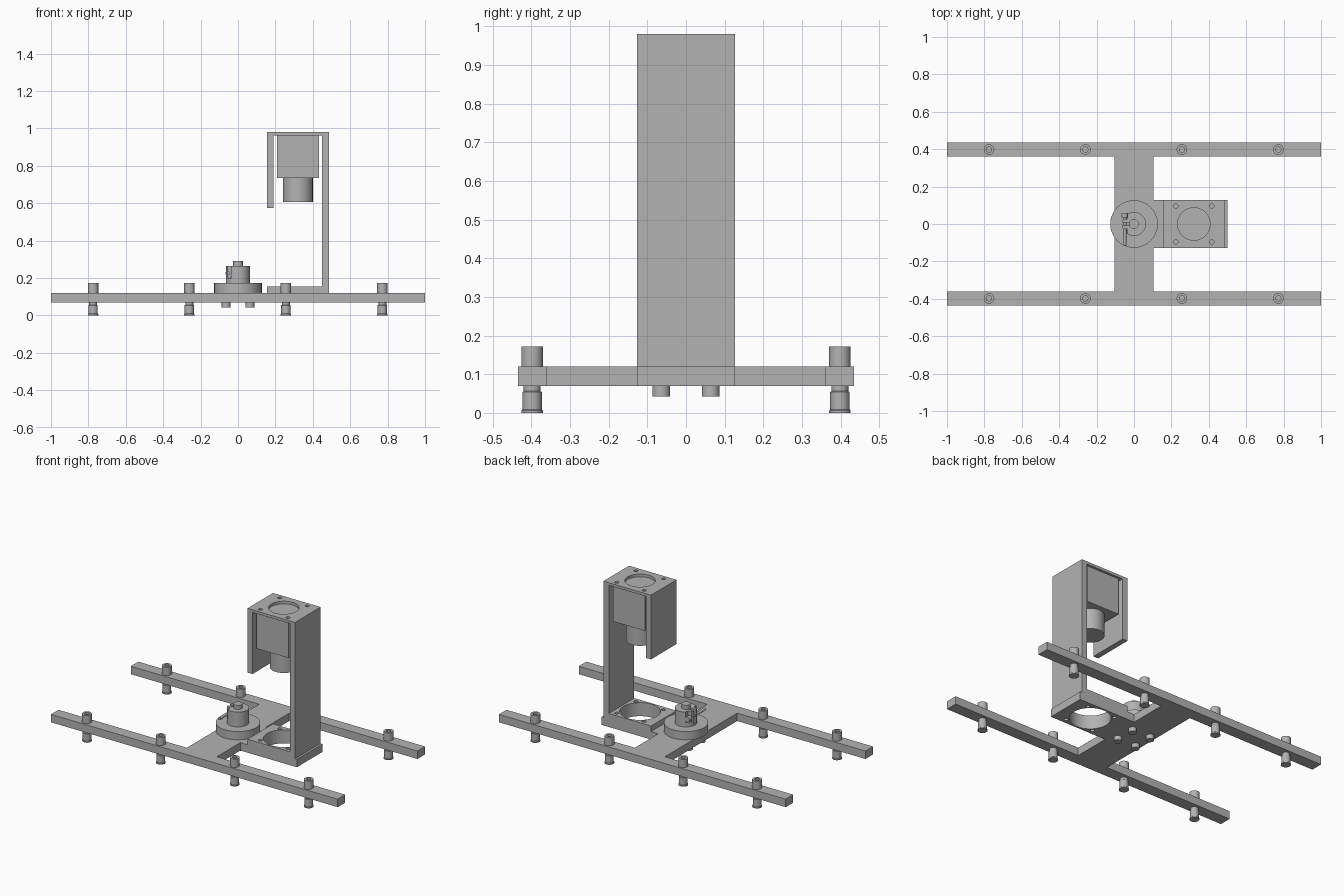
import bpy
import bmesh
import math
from mathutils import Matrix

if "Cube" in bpy.data.objects:
    bpy.data.objects.remove(bpy.data.objects["Cube"])

grey = bpy.data.materials.new("machined_grey")
grey.use_nodes = True
colour = (0.45, 0.45, 0.45, 1)
grey.diffuse_color = colour
grey.node_tree.nodes["Principled BSDF"].inputs["Base Color"].default_value = colour


def finish(name, bm, smooth=False):
    bmesh.ops.recalc_face_normals(bm, faces=bm.faces[:])
    mesh = bpy.data.meshes.new(name)
    bm.to_mesh(mesh)
    bm.free()
    mesh.materials.append(grey)
    ob = bpy.data.objects.new(name, mesh)
    bpy.context.collection.objects.link(ob)
    if smooth:
        shade(ob)
    return ob


def activate(ob):
    bpy.ops.object.select_all(action="DESELECT")
    ob.select_set(True)
    bpy.context.view_layer.objects.active = ob


def shade(ob):
    activate(ob)
    bpy.ops.object.shade_smooth_by_angle(angle=math.radians(30))


def prism(name, points, depth):
    """Extrude a closed outline of 3D points along a vector."""
    bm = bmesh.new()
    face = bm.faces.new([bm.verts.new(p) for p in points])
    moved = bmesh.ops.extrude_face_region(bm, geom=[face])["geom"]
    verts = [v for v in moved if isinstance(v, bmesh.types.BMVert)]
    bmesh.ops.translate(bm, verts=verts, vec=depth)
    # keep the starting cap so the solid is closed
    if not face.is_valid:
        bmesh.ops.holes_fill(bm, edges=bm.edges[:])
    return finish(name, bm)


def box(name, x0, x1, y0, y1, z0, z1):
    return prism(name, [(x0, y0, z0), (x1, y0, z0), (x1, y1, z0), (x0, y1, z0)],
                 (0, 0, z1 - z0))


def lathe(name, profile, x=0, y=0, sides=32):
    """Revolve (radius, z) pairs about a vertical axis; ends are capped."""
    bm = bmesh.new()
    rings = []
    for r, z in profile:
        rings.append([bm.verts.new((x + r * math.cos(a), y + r * math.sin(a), z))
                      for a in (math.tau * i / sides for i in range(sides))])
    for low, high in zip(rings, rings[1:]):
        for i in range(sides):
            j = (i + 1) % sides
            bm.faces.new((low[i], low[j], high[j], high[i]))
    bm.faces.new(rings[0])
    bm.faces.new(rings[-1])
    return finish(name, bm, True)


def cylinder(name, r, z0, z1, x=0, y=0, sides=48):
    return lathe(name, [(r, z0), (r, z1)], x, y, sides)


def cut(ob, cutter):
    mod = ob.modifiers.new("cut", "BOOLEAN")
    mod.operation = "DIFFERENCE"
    mod.solver = "EXACT"
    mod.object = cutter
    activate(ob)
    bpy.ops.object.modifier_apply(modifier=mod.name)
    bpy.data.objects.remove(cutter)


MOTOR_X, SCREW = 0.32, 0.096


def drill_pattern(ob, z0, z1, radius):
    """One large bore with four screw holes around it."""
    cut(ob, cylinder("bore", radius, z0, z1, MOTOR_X, 0, 64))
    for sx in (-SCREW, SCREW):
        for sy in (-SCREW, SCREW):
            cut(ob, cylinder("hole", 0.012, z0, z1, MOTOR_X + sx, sy, 16))


# Base frame: two rails, cross plate and motor arm in one outline
IN, OUT, MID, ARM = 0.36, 0.435, 0.105, 0.127
right = [(MID, -IN), (MID, -ARM), (0.5, -ARM), (0.5, ARM), (MID, ARM), (MID, IN)]
outline = ([(-1, -OUT), (1, -OUT), (1, -IN)] + right +
           [(1, IN), (1, OUT), (-1, OUT), (-1, IN),
            (-MID, IN), (-MID, -IN), (-1, -IN)])
frame = prism("base_frame", [(x, y, 0.07) for x, y in outline], (0, 0, 0.05))
drill_pattern(frame, 0.05, 0.14, 0.117)
shade(frame)

# Motor bracket: tall hooked profile
hook = [(0.155, 0.12), (0.487, 0.12), (0.487, 0.98), (0.155, 0.98),
        (0.155, 0.575), (0.19, 0.575), (0.19, 0.963), (0.45, 0.963),
        (0.45, 0.155), (0.155, 0.155)]
bracket = prism("motor_bracket", [(x, -ARM, z) for x, z in hook], (0, 2 * ARM, 0))
drill_pattern(bracket, 0.1, 0.2, 0.117)
drill_pattern(bracket, 0.94, 1.0, 0.087)
shade(bracket)

# Motor hanging from the bracket top
box("motor_body", 0.208, 0.432, -0.112, 0.112, 0.735, 0.963)
cylinder("motor_nose", 0.08, 0.605, 0.735, MOTOR_X)

# Hub on the cross plate, with a split clamp collar
cylinder("hub_flange", 0.127, 0.12, 0.172, sides=64)
collar = cylinder("clamp_collar", 0.064, 0.172, 0.265)
cut(collar, box("slit", -0.08, 0, -0.009, 0.009, 0.18, 0.28))
for side in (-1, 1):
    y0, y1 = sorted((side * 0.028, side * 0.08))
    cut(collar, box("pocket", -0.08, -0.034, y0, y1, 0.2, 0.28))
shade(collar)
cylinder("hub_shaft", 0.026, 0.172, 0.29)

# Clamp screw lying across the slit
turn = Matrix.Rotation(math.radians(90), 4, "X")
screw = lathe("clamp_screw", [(0.009, -0.06), (0.009, 0.115)], sides=16)
head = lathe("clamp_screw_head", [(0.017, -0.06), (0.017, -0.035)], sides=24)
for part in (screw, head):
    part.matrix_world = Matrix.Translation((-0.05, 0, 0.225)) @ turn

# Pegs under the cross plate
for x in (-0.064, 0.064):
    for y in (-0.064, 0.064):
        cylinder("under_peg", 0.023, 0.043, 0.07, x, y, 24)

# Socket screws on the rails, each with a foot below
for x in (-0.775, -0.26, 0.256, 0.772):
    for y in (-0.398, 0.398):
        lathe("rail_screw", [(0.028, 0.12), (0.028, 0.172), (0.014, 0.172),
                             (0.014, 0.145)], x, y)
        lathe("rail_foot", [(0.028, 0), (0.028, 0.006), (0.025, 0.009),
                            (0.025, 0.054), (0.022, 0.056), (0.022, 0.07)], x, y)
